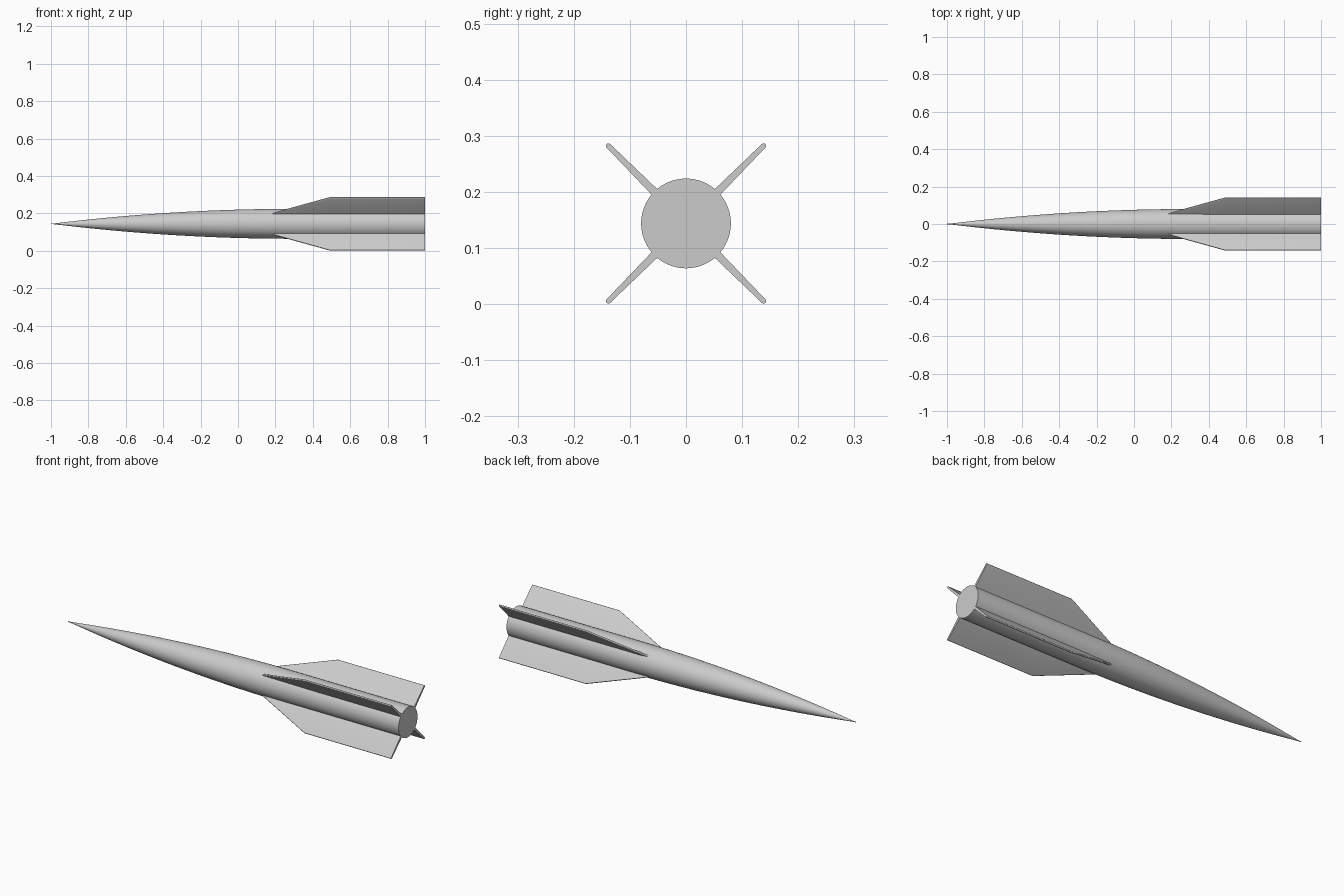
import bpy, bmesh, math
from mathutils import Matrix, Vector

cube = bpy.data.objects.get("Cube")
if cube:
    bpy.data.objects.remove(cube)

AXIS_Z = 0.144      # height of the centre line
RADIUS = 0.08       # body radius
SHOULDER = 0.3      # where the nose curve meets the straight tube
NOSE_LEN = 1.3

grey = bpy.data.materials.new("light grey")
grey.use_nodes = True
colour = (0.6, 0.6, 0.6, 1)
grey.diffuse_color = colour
grey.node_tree.nodes["Principled BSDF"].inputs["Base Color"].default_value = colour


def loft(name, sections, closed_start=True):
    """Skin a list of equal-length point rings and cap both ends."""
    bm = bmesh.new()
    rings = [[bm.verts.new(p) for p in ring] for ring in sections]
    n = len(rings[0])
    for a, b in zip(rings, rings[1:]):
        for i in range(n):
            j = (i + 1) % n
            bm.faces.new((a[i], a[j], b[j], b[i]))
    bm.faces.new(rings[0])
    bm.faces.new(rings[-1])
    bmesh.ops.recalc_face_normals(bm, faces=bm.faces)
    mesh = bpy.data.meshes.new(name)
    bm.to_mesh(mesh)
    bm.free()
    mesh.materials.append(grey)
    obj = bpy.data.objects.new(name, mesh)
    bpy.context.collection.objects.link(obj)
    obj.location.z = AXIS_Z
    bpy.ops.object.select_all(action="DESELECT")
    obj.select_set(True)
    bpy.context.view_layer.objects.active = obj
    bpy.ops.object.shade_smooth_by_angle(angle=math.radians(35))
    return obj


def circle(x, r, sides=64):
    return [(x, r * math.cos(math.tau * i / sides), r * math.sin(math.tau * i / sides))
            for i in range(sides)]


# Body: parabolic nose running into a straight tube with a flat tail
STEPS = 32
body = []
for i in range(STEPS + 1):
    t = (i / STEPS) ** 1.3
    r = RADIUS * (1 - (1 - t) ** 2)
    body.append(circle(SHOULDER - NOSE_LEN * (1 - t), max(r, 0.002)))
body.append(circle(1.0, RADIUS))
loft("body", body)


def fin_section(x, tip, turn):
    """Tapered cross-section with a rounded outer edge."""
    root, half_root, half_tip = 0.06, 0.0075, 0.0045
    pts = [(root, -half_root)]
    for k in range(7):
        a = -math.pi / 2 + math.pi * k / 6
        pts.append((tip - half_tip + half_tip * math.cos(a), half_tip * math.sin(a)))
    pts.append((root, half_root))
    return [turn @ Vector((x, r, w)) for r, w in pts]


# Four swept fins set diagonally around the tail
names = ["upper_back_fin", "upper_front_fin", "lower_front_fin", "lower_back_fin"]
for k, name in enumerate(names):
    turn = Matrix.Rotation(math.radians(45 + 90 * k), 3, "X")
    loft(name, [fin_section(x, tip, turn)
                for x, tip in ((0.18, 0.079), (0.49, 0.2), (1.0, 0.2))])
